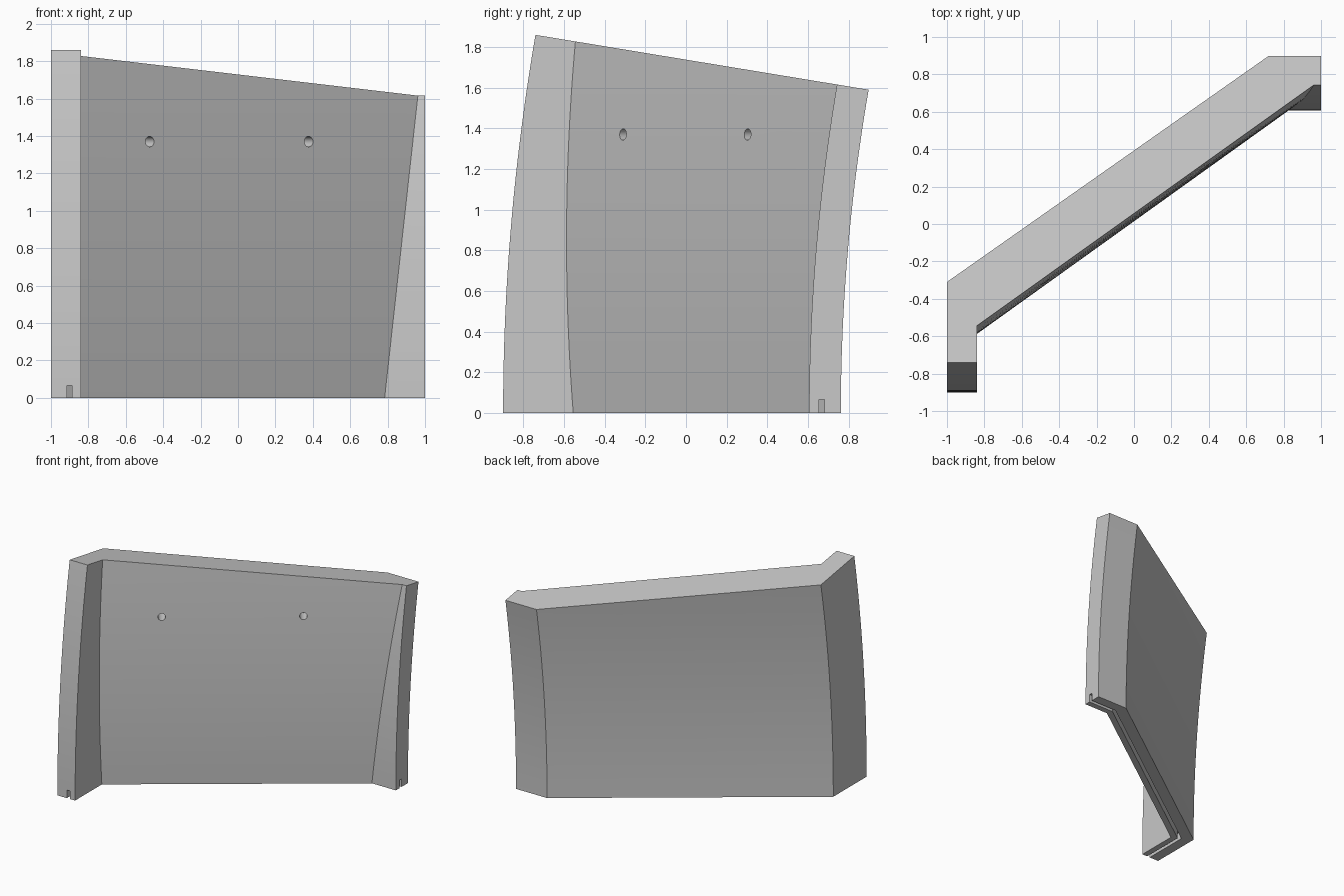
import bpy, bmesh, math
from mathutils import Vector, Matrix

cube = bpy.data.objects.get("Cube")
if cube:
    bpy.data.objects.remove(cube, do_unlink=True)

grey = bpy.data.materials.new("plain grey")
grey.use_nodes = True
COLOUR = (0.58, 0.58, 0.58, 1)
grey.diffuse_color = COLOUR
grey.node_tree.nodes["Principled BSDF"].inputs["Base Color"].default_value = COLOUR


def make_object(name, bm):
    bmesh.ops.recalc_face_normals(bm, faces=bm.faces)
    mesh = bpy.data.meshes.new(name)
    bm.to_mesh(mesh)
    bm.free()
    mesh.materials.append(grey)
    obj = bpy.data.objects.new(name, mesh)
    bpy.context.collection.objects.link(obj)
    return obj


def loft(bm, sections):
    """Join equal-length loops of points into a closed solid."""
    rings = [[bm.verts.new(p) for p in s] for s in sections]
    for low, high in zip(rings, rings[1:]):
        for i in range(len(low)):
            j = (i + 1) % len(low)
            bm.faces.new((low[i], low[j], high[j], high[i]))
    bm.faces.new(rings[0][::-1])
    bm.faces.new(rings[-1])


def inner_line(z):
    """Inner side of the plan at height z, from front flange to side flange."""
    bow = 0.0457 * (z - 0.85) ** 2
    side = 0.606 + 0.0525 * z * z
    return [(-0.84, -0.9 + 0.046 * z * z), (-0.84, -0.588 + bow),
            (0.784 + 0.11 * z, side), (1, side)]


def outer_line(z):
    """Outer side of the plan at height z, leaning back evenly."""
    back = 0.762 + 0.054 * z * z
    return [(-1, -0.9 + 0.046 * z * z), (-1, -0.47 + 0.05 * z * z),
            (0.72, back), (1, back)]


# Curved wall with a flange at each end, cut off by a sloping top
LEVELS = 24
bm = bmesh.new()
sections = []
for i in range(LEVELS + 1):
    z = 1.92 * i / LEVELS
    sections.append([(x, y, z) for x, y in inner_line(z) + outer_line(z)[::-1]])
loft(bm, sections)
bmesh.ops.bisect_plane(
    bm, geom=bm.verts[:] + bm.edges[:] + bm.faces[:], dist=1e-6,
    plane_co=(0, -0.74, 1.86), plane_no=(0, 0.1646, 1), clear_outer=True)
rim = [e for e in bm.edges if e.is_boundary]
bmesh.ops.contextual_create(bm, geom=rim)
wall = make_object("wall_panel", bm)


def offset_line(points, d):
    """Mitred offset of an open line towards its left."""
    pts = [Vector(p) for p in points]
    dirs = [(b - a).normalized() for a, b in zip(pts, pts[1:])]
    norms = [Vector((-v.y, v.x)) for v in dirs]
    result = []
    for i, p in enumerate(pts):
        a, b = norms[max(i - 1, 0)], norms[min(i, len(norms) - 1)]
        result.append(p + (a + b) * d / (1 + a.dot(b)))
    return result


# Narrow groove along the underside
path = inner_line(0)
path[0] = (-0.84, -1.1)
path[-1] = (1.2, path[-1][1])
loop = offset_line(path, 0.048) + offset_line(path, 0.075)[::-1]
bm = bmesh.new()
loft(bm, [[(p.x, p.y, z) for p in loop] for z in (-0.05, 0.066)])
cutters = [make_object("groove_cutter", bm)]

# Two round blind holes square to the diagonal wall
into_wall = Vector((-0.585, 0.811, 0))
turn = into_wall.to_track_quat('Z', 'Y').to_matrix().to_4x4()
for x, y in ((-0.472, -0.31), (0.378, 0.303)):
    bm = bmesh.new()
    bmesh.ops.create_cone(bm, cap_ends=True, segments=32, radius1=0.028,
                          radius2=0.028, depth=0.24,
                          matrix=Matrix.Translation((x, y, 1.37)) @ turn)
    cutters.append(make_object("hole_cutter", bm))

# Apply the cuts
bpy.ops.object.select_all(action='DESELECT')
bpy.context.view_layer.objects.active = wall
wall.select_set(True)
for cutter in cutters:
    cutter.hide_render = True
    mod = wall.modifiers.new("cut", 'BOOLEAN')
    mod.operation = 'DIFFERENCE'
    mod.solver = 'EXACT'
    mod.object = cutter
    bpy.ops.object.modifier_apply(modifier=mod.name)
    bpy.data.objects.remove(cutter, do_unlink=True)

bpy.ops.object.shade_smooth_by_angle(angle=math.radians(20))
